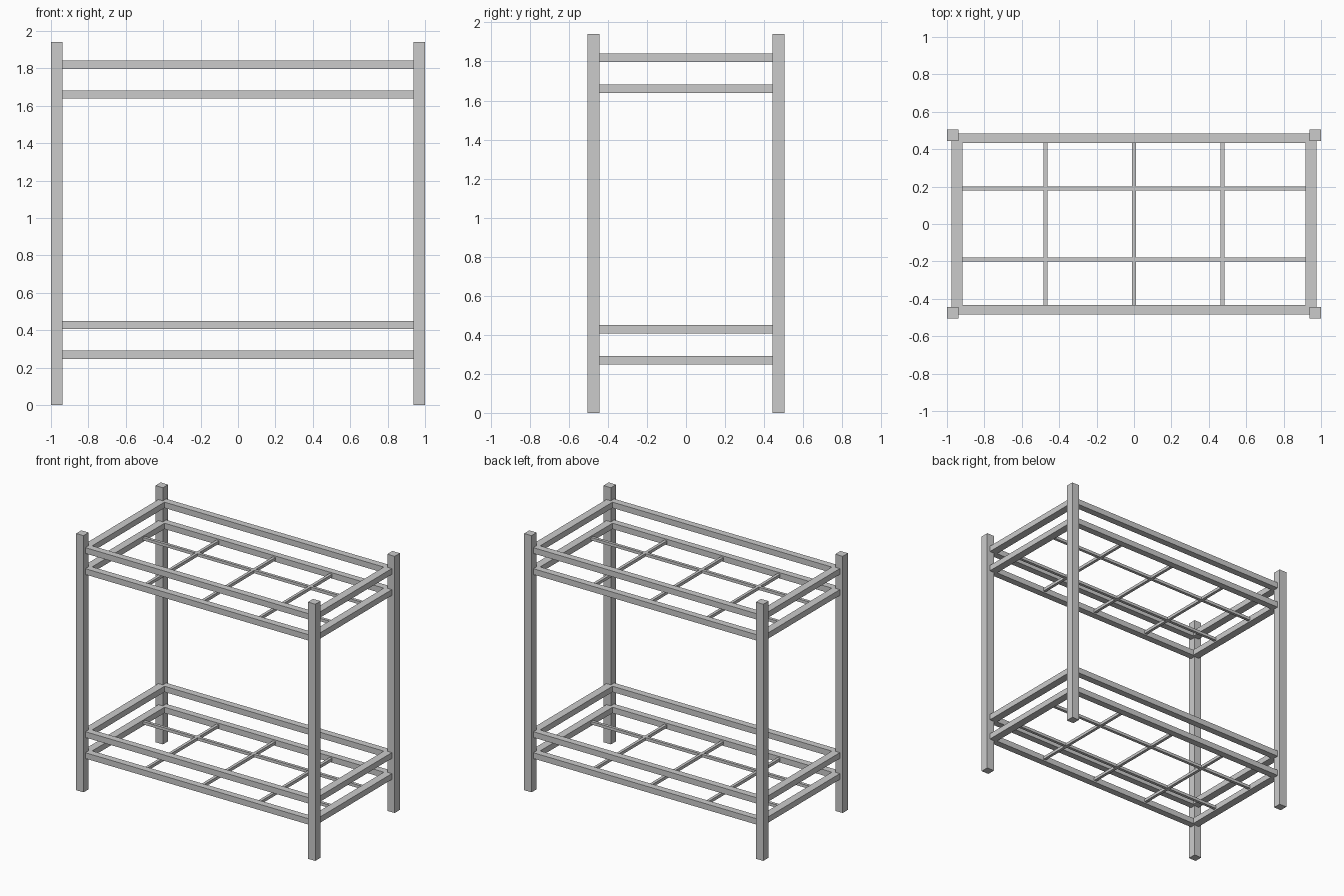
import bpy, bmesh

if "Cube" in bpy.data.objects:
    bpy.data.objects.remove(bpy.data.objects["Cube"])

def box(name, centre, size):
    bpy.ops.mesh.primitive_cube_add(size=1, location=centre)
    ob = bpy.context.object
    ob.name = name
    ob.scale = size
    bpy.ops.object.transform_apply(location=False, rotation=False, scale=True)
    return ob

def frame(name, z0, z1, outer=(0.976, 0.483), inner=(0.917, 0.432)):
    """Rectangular ring with mitred corners."""
    bm = bmesh.new()
    corners = [(-1, -1), (1, -1), (1, 1), (-1, 1)]
    loops = [[bm.verts.new((sx * r[0], sy * r[1], z)) for sx, sy in corners]
             for r, z in ((outer, z0), (outer, z1), (inner, z1), (inner, z0))]
    for k in range(4):
        a, b = loops[k], loops[(k + 1) % 4]
        for i in range(4):
            j = (i + 1) % 4
            bm.faces.new((a[i], a[j], b[j], b[i]))
    bmesh.ops.recalc_face_normals(bm, faces=bm.faces)
    me = bpy.data.meshes.new(name)
    bm.to_mesh(me)
    bm.free()
    bpy.context.collection.objects.link(bpy.data.objects.new(name, me))

# Corner posts
for sx, side in ((-1, "left"), (1, "right")):
    for sy, end in ((-1, "front"), (1, "back")):
        box(f"{end}_{side}_post", (sx * 0.969, sy * 0.474, 0.97), (0.062, 0.062, 1.94))

# Two bunks: base frame, guard rail and slat grid
for level, z in (("lower", 0.247), ("upper", 1.638)):
    frame(f"{level}_base_frame", z, z + 0.044)
    frame(f"{level}_guard_rail", z + 0.159, z + 0.203)
    zs = z + 0.022
    for y in (-0.189, 0.189):
        box(f"{level}_long_slat", (0, y, zs), (1.85, 0.022, 0.022))
    for x in (-0.473, 0, 0.473):
        box(f"{level}_cross_slat", (x, 0, zs), (0.022, 0.88, 0.022))
